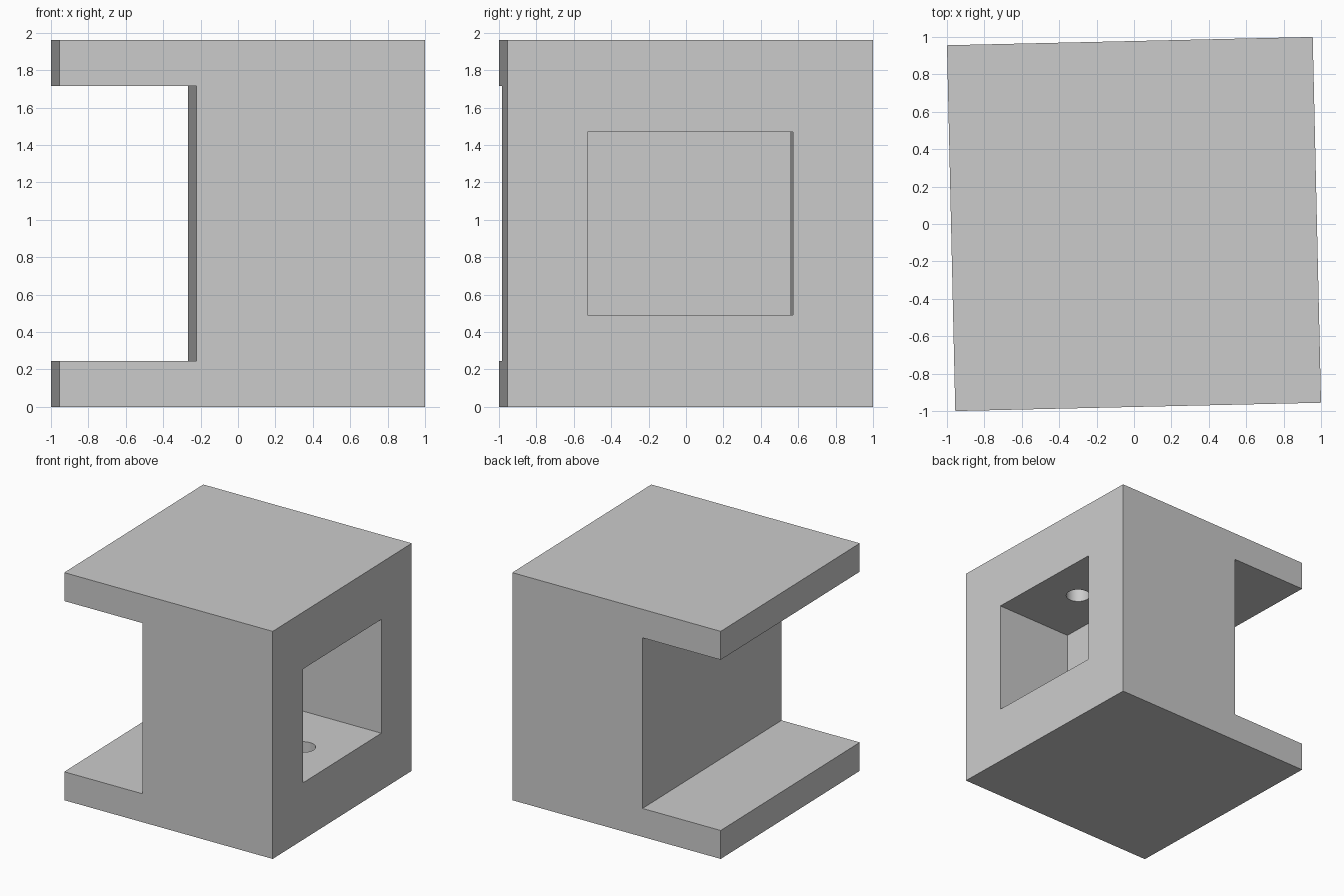
import bpy
import math
from mathutils import Matrix

cube = bpy.data.objects.get("Cube")
if cube:
    bpy.data.objects.remove(cube, do_unlink=True)

U = 0.2445            # grid unit: the block is 8 units wide
H = 1.96
Z = H / 8
TURN = Matrix.Rotation(math.radians(1.3), 4, 'Z')

grey = bpy.data.materials.new("light grey")
grey.use_nodes = True
colour = (0.6, 0.6, 0.6, 1)
grey.diffuse_color = colour
grey.node_tree.nodes["Principled BSDF"].inputs["Base Color"].default_value = colour


def box(name, x0, x1, y0, y1, z0, z1):
    bpy.ops.mesh.primitive_cube_add(size=1)
    ob = bpy.context.object
    ob.name = name
    size = Matrix.Diagonal((x1 - x0, y1 - y0, z1 - z0, 1))
    middle = Matrix.Translation(((x0 + x1) / 2, (y0 + y1) / 2, (z0 + z1) / 2))
    ob.data.transform(TURN @ middle @ size)
    return ob


def cut(target, cutter):
    mod = target.modifiers.new(cutter.name, 'BOOLEAN')
    mod.operation = 'DIFFERENCE'
    mod.solver = 'EXACT'
    mod.object = cutter
    bpy.context.view_layer.objects.active = target
    bpy.ops.object.modifier_apply(modifier=mod.name)
    bpy.data.objects.remove(cutter, do_unlink=True)


# Main block
block = box("block", -4 * U, 4 * U, -4 * U, 4 * U, 0, H)
block.data.materials.append(grey)

# Open slot running through the right side
cut(block, box("slot_cutter", -5 * U, -U, -5 * U, 5 * U, Z, 7 * Z))

# Rectangular pocket in the left side
cut(block, box("pocket_cutter", U, 5 * U, -2.25 * U, 2.25 * U, 2 * Z, 6 * Z))

# Blind pin holes in the pocket floor and ceiling
bpy.ops.mesh.primitive_cylinder_add(vertices=32, radius=0.4 * U, depth=6 * Z)
pin = bpy.context.object
pin.name = "pin_hole_cutter"
pin.data.transform(TURN @ Matrix.Translation((2.5 * U, 0, H / 2)))
cut(block, pin)

# Smooth the round holes while keeping the edges crisp
bpy.ops.object.select_all(action='DESELECT')
block.select_set(True)
bpy.context.view_layer.objects.active = block
bpy.ops.object.shade_smooth_by_angle(angle=math.radians(30))
